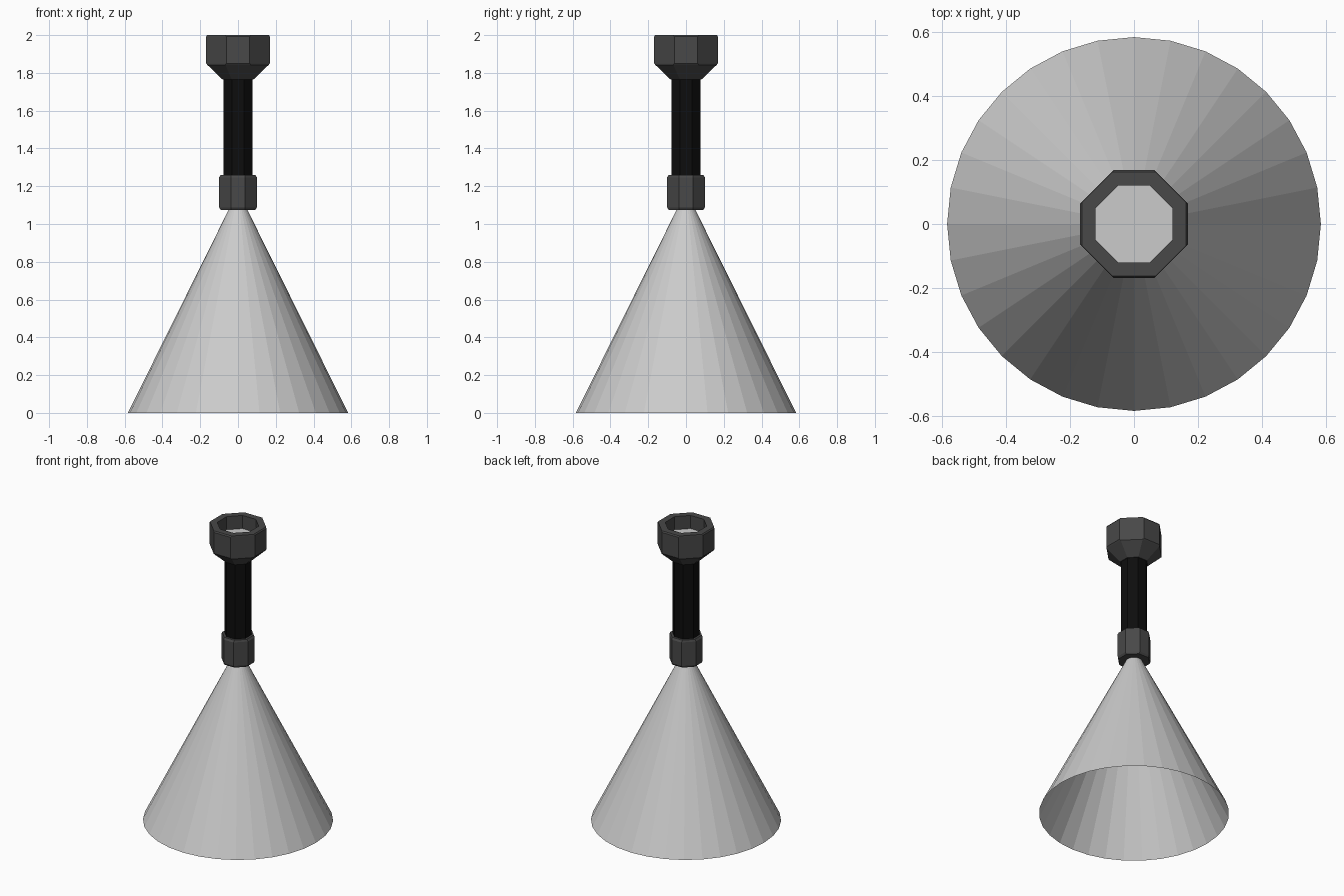
import bpy, bmesh, math

if "Cube" in bpy.data.objects:
    bpy.data.objects.remove(bpy.data.objects["Cube"])


def material(name, v):
    m = bpy.data.materials.new(name)
    m.diffuse_color = (v, v, v, 1)
    m.use_nodes = True
    m.node_tree.nodes["Principled BSDF"].inputs["Base Color"].default_value = m.diffuse_color
    return m


def add_object(name, bm, mat=None):
    bmesh.ops.recalc_face_normals(bm, faces=bm.faces)
    mesh = bpy.data.meshes.new(name)
    bm.to_mesh(mesh)
    bm.free()
    obj = bpy.data.objects.new(name, mesh)
    bpy.context.collection.objects.link(obj)
    if mat:
        mesh.materials.append(mat)
    return obj


def octagon(bm, z, a, h):
    """Octagon with axis-aligned sides at distance a and half length h."""
    pts = []
    for k in range(4):
        c, s = round(math.cos(k * math.pi / 2)), round(math.sin(k * math.pi / 2))
        for y in (-h, h):
            pts.append(bm.verts.new((a * c - y * s, a * s + y * c, z)))
    return pts


def loft(name, rings, mat=None, cap_top=True):
    bm = bmesh.new()
    loops = [octagon(bm, *r) for r in rings]
    for lo, hi in zip(loops, loops[1:]):
        for i in range(8):
            j = (i + 1) % 8
            bm.faces.new((lo[i], lo[j], hi[j], hi[i]))
    bm.faces.new(loops[0])
    if cap_top:
        bm.faces.new(loops[-1])
    return add_object(name, bm, mat)


dark = material("dark_grey", 0.065)
black = material("black", 0.004)

# Open-bottomed light cone
bm = bmesh.new()
n = 32
tip = bm.verts.new((0, 0, 1.175))
rim = [bm.verts.new((0.583 * math.cos(2 * math.pi * i / n),
                     0.583 * math.sin(2 * math.pi * i / n), 0)) for i in range(n)]
for i in range(n):
    bm.faces.new((rim[i], rim[(i + 1) % n], tip))
add_object("cone", bm)

# Collar with raised, chamfered side panels
loft("collar", [(1.075, 0.092, 0.038), (1.088, 0.1, 0.036),
                (1.247, 0.1, 0.036), (1.26, 0.092, 0.038)], dark)

# Octagonal handle
loft("handle", [(1.25, 0.078, 0.032), (1.78, 0.078, 0.032)], black)

# Flared head with a recessed cup
loft("head", [(1.765, 0.082, 0.034), (1.843, 0.163, 0.067), (1.85, 0.169, 0.062),
              (1.992, 0.169, 0.062), (2.0, 0.163, 0.067),
              (2.0, 0.12, 0.05), (1.908, 0.12, 0.05)], dark)

# Pale disc at the bottom of the cup
bm = bmesh.new()
bm.faces.new(octagon(bm, 1.911, 0.12, 0.05))
add_object("cup_disc", bm)
